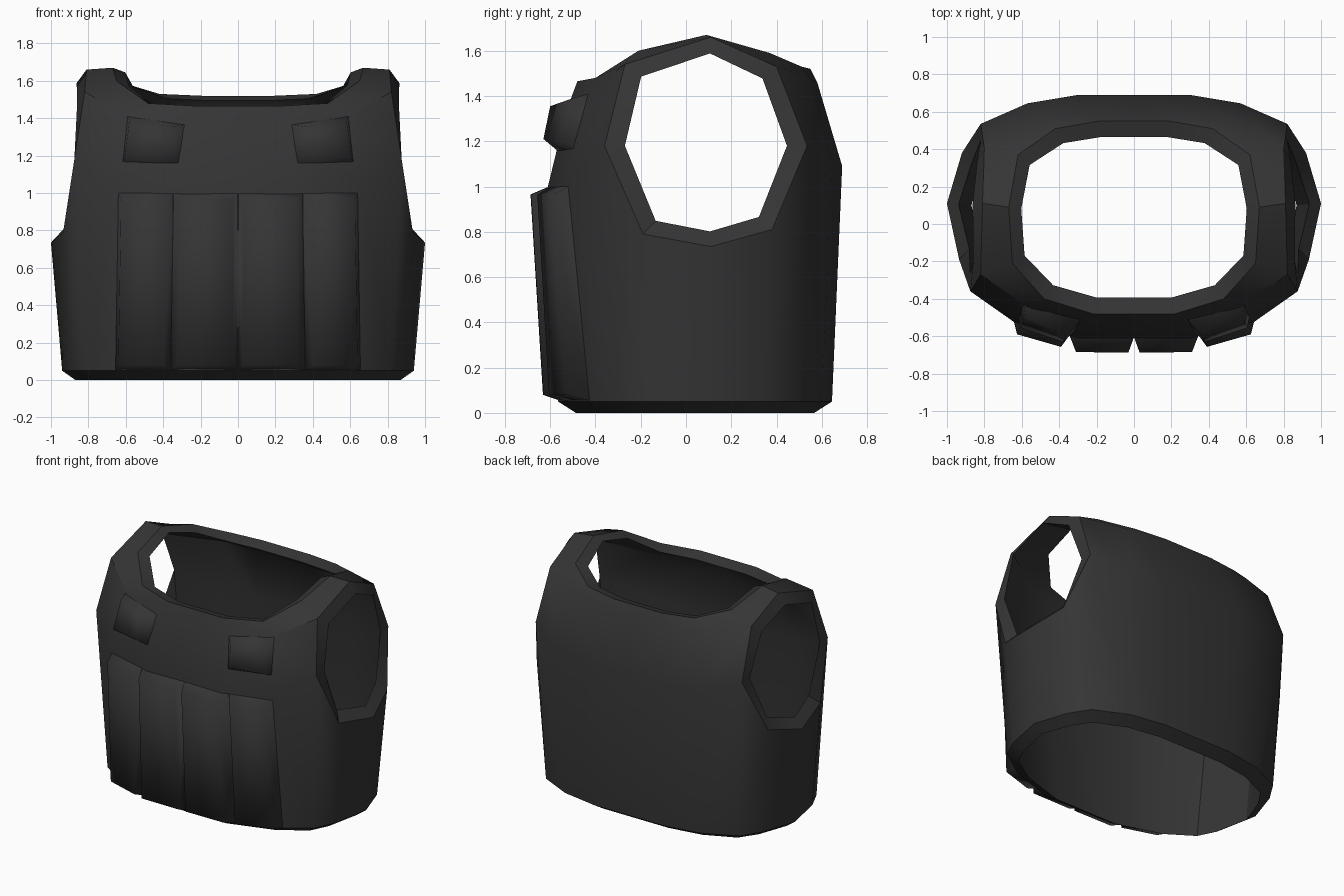
import bpy, bmesh, math
from mathutils import Vector

if "Cube" in bpy.data.objects:
    bpy.data.objects.remove(bpy.data.objects["Cube"])

mat = bpy.data.materials.new("dark_fabric")
mat.diffuse_color = (0.035, 0.035, 0.035, 1)
mat.use_nodes = True
mat.node_tree.nodes["Principled BSDF"].inputs["Base Color"].default_value = mat.diffuse_color


def finish(name, bm, angle):
    """Turn a half bmesh (x > 0) into a mirrored, smooth shaded object."""
    bmesh.ops.remove_doubles(bm, verts=bm.verts, dist=1e-5)
    bmesh.ops.recalc_face_normals(bm, faces=bm.faces)
    me = bpy.data.meshes.new(name)
    bm.to_mesh(me)
    bm.free()
    me.materials.append(mat)
    ob = bpy.data.objects.new(name, me)
    bpy.context.collection.objects.link(ob)
    bpy.ops.object.select_all(action='DESELECT')
    ob.select_set(True)
    bpy.context.view_layer.objects.active = ob
    bpy.ops.object.shade_smooth_by_angle(angle=math.radians(angle))
    mod = ob.modifiers.new("mirror", 'MIRROR')
    mod.merge_threshold = 0.0005
    return ob


def strip(bm, a, b, close=False):
    """Quads between two equally long rows of points."""
    n = len(a)
    for i in range(n if close else n - 1):
        j = (i + 1) % n
        bm.faces.new([bm.verts.new(p) for p in (a[i], a[j], b[j], b[i])])


def vecs(*pts):
    return [Vector(p) for p in pts]


def centre(col):
    return [Vector((0, p.y, p.z)) for p in col]


# Torso columns, bottom to neck; the side ones stop at the armhole
back0 = vecs((.28, .645, .05), (.30, .69, 1.09), (.27, .58, 1.46), (.19, .55, 1.52))
back1 = vecs((.54, .60, .05), (.57, .645, 1.1), (.50, .545, 1.48), (.42, .51, 1.53))
back2 = vecs((.77, .49, .05), (.82, .535, 1.18), (.80, .40, 1.53), (.62, .37, 1.59))
side_b = vecs((.86, .35, .05), (.92, .38, .81))
side_m = vecs((.94, .11, .05), (1.0, .11, .735))
side_f = vecs((.885, -.17, .05), (.935, -.19, .79))
front2 = vecs((.82, -.31, .05), (.875, -.36, 1.18), (.82, -.27, 1.54), (.65, -.21, 1.60))
front1 = vecs((.62, -.45, .05), (.64, -.525, 1.05), (.56, -.45, 1.40), (.48, -.40, 1.48))
front0 = vecs((.27, -.565, .05), (.30, -.61, 1.0), (.26, -.53, 1.33), (.22, -.48, 1.465))
strap = vecs((.81, .11, 1.66), (.67, .09, 1.67))      # armhole top, neck side

outer = [centre(back0), back0, back1, back2, side_b, side_m, side_f,
         front2, front1, front0, centre(front0)]


# How each opening's edge turns inward
def hem_in(p):
    return Vector((p.x * .925, .04 + (p.y - .04) * .87, 0))


def neck_in(p):
    return Vector((p.x * .9, .04 + (p.y - .04) * .835, p.z - .025))


def arm_in(p):
    k = .11 if p.z > 1.2 else .14
    return Vector((p.x + k * (p.z - 1.18), .09 + (p.y - .09) * .8, 1.18 + (p.z - 1.18) * .85))


def wall_in(p):
    return Vector((p.x * .925, .04 + (p.y - .04) * .87, p.z - .01))


def inside(i, col):
    """Lining column that meets all inner rims."""
    mid = arm_in if 3 <= i <= 7 else wall_in
    pts = [hem_in(col[0])] + [mid(p) for p in col[1:3]]
    return pts + [neck_in(p) for p in col[3:]]


inner = [inside(i, c) for i, c in enumerate(outer)]
strap_in = [arm_in(strap[0]), neck_in(strap[1])]


def rings(cols, top):
    """Hem, neck and armhole edge loops of one wall."""
    hem = [c[0] for c in cols]
    neck = [c[3] for c in cols[:4]] + [top[1]] + [c[3] for c in cols[7:]]
    arm = [c[1] for c in cols[3:8]] + [cols[7][2], top[0], cols[3][2]]
    return hem, neck, arm


bm = bmesh.new()
for cols, top in ((outer, strap), (inner, strap_in)):
    for i, (a, b) in enumerate(zip(cols, cols[1:])):
        n = 2 if 3 <= i <= 6 else 4
        strip(bm, a[:n], b[:n])
    strip(bm, [cols[3][2], top[0], cols[7][2]], [cols[3][3], top[1], cols[7][3]])
# Bottom, neck and armhole rims
for k, (a, b) in enumerate(zip(rings(outer, strap), rings(inner, strap_in))):
    strip(bm, a, b, k == 2)
finish("vest_shell", bm, 32)


def pad(name, base, face):
    """Raised block with sloped sides, resting on the vest."""
    bm = bmesh.new()
    base, face = vecs(*base), vecs(*face)
    strip(bm, base, face, True)
    bm.faces.new([bm.verts.new(p) for p in face])
    finish(name, bm, 89)


# Front magazine pouches
pad("inner_pouch",
    [(0, -.56, .055), (.36, -.535, .055), (.345, -.595, 1.0), (0, -.605, 1.0)],
    [(.025, -.632, .08), (.325, -.63, .08), (.31, -.685, .965), (.03, -.687, .965)])
pad("outer_pouch",
    [(.36, -.535, .055), (.655, -.425, .055), (.64, -.52, 1.0), (.345, -.595, 1.0)],
    [(.40, -.605, .08), (.64, -.53, .08), (.625, -.59, .965), (.39, -.657, .965)])

# Chest patches
pad("chest_patch",
    [(.32, -.57, 1.16), (.62, -.48, 1.16), (.59, -.43, 1.41), (.285, -.51, 1.365)],
    [(.38, -.63, 1.21), (.605, -.555, 1.19), (.58, -.50, 1.39), (.36, -.60, 1.355)])
